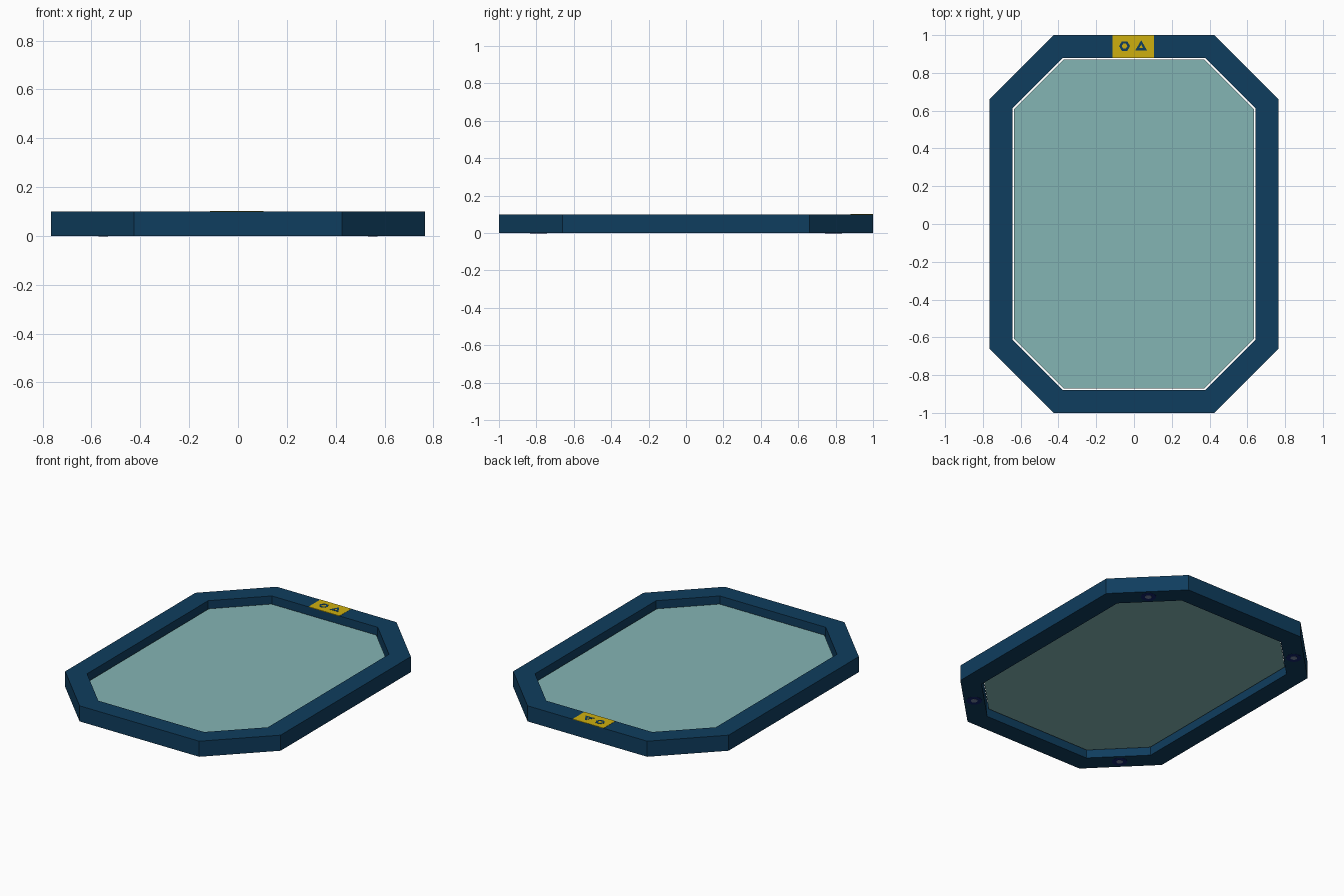
import bpy, bmesh, math
from mathutils import Vector

if "Cube" in bpy.data.objects:
    bpy.data.objects.remove(bpy.data.objects["Cube"])


def material(name, r, g, b):
    lin = lambda c: (c / 255 / 12.92) if c < 10 else ((c / 255 + 0.055) / 1.055) ** 2.4
    m = bpy.data.materials.new(name)
    m.diffuse_color = (lin(r), lin(g), lin(b), 1)
    m.use_nodes = True
    m.node_tree.nodes["Principled BSDF"].inputs["Base Color"].default_value = m.diffuse_color
    return m


NAVY = material("navy frame", 15, 61, 94)
TEAL = material("pale teal glass", 132, 181, 180)
GOLD = material("gold plate", 206, 175, 15)
BLUE = material("deep blue", 18, 36, 110)
GREY = material("slate grey", 120, 135, 165)


def octagon(hx, hy, cx, cy):
    """Cut-corner rectangle: half sizes, and where the flat edges end."""
    return [(cx, -hy), (hx, -cy), (hx, cy), (cx, hy),
            (-cx, hy), (-hx, cy), (-hx, -cy), (-cx, -hy)]


def ngon(n, r, cx, cy, turn=0.0):
    return [(cx + r * math.cos(turn + 2 * math.pi * i / n),
             cy + r * math.sin(turn + 2 * math.pi * i / n)) for i in range(n)]


def finish(bm, name, mat):
    bmesh.ops.recalc_face_normals(bm, faces=bm.faces)
    me = bpy.data.meshes.new(name)
    bm.to_mesh(me)
    bm.free()
    me.materials.append(mat)
    ob = bpy.data.objects.new(name, me)
    bpy.context.collection.objects.link(ob)
    return ob


def slab(name, pts, z0, z1, mat):
    bm = bmesh.new()
    low = [bm.verts.new((x, y, z0)) for x, y in pts]
    top = [bm.verts.new((x, y, z1)) for x, y in pts]
    bm.faces.new(low[::-1])
    bm.faces.new(top)
    for i in range(len(pts)):
        j = (i + 1) % len(pts)
        bm.faces.new((low[i], low[j], top[j], top[i]))
    return finish(bm, name, mat)


def ring(name, outer, inner, z0, z1, mat):
    bm = bmesh.new()
    loops = [[bm.verts.new((x, y, z)) for x, y in pts]
             for pts, z in ((outer, z0), (outer, z1), (inner, z1), (inner, z0))]
    n = len(outer)
    for k in range(4):
        a, b = loops[k], loops[(k + 1) % 4]
        for i in range(n):
            j = (i + 1) % n
            bm.faces.new((a[i], a[j], b[j], b[i]))
    return finish(bm, name, mat)


# Frame and the glass pane held inside with a fine gap
ring("frame", octagon(0.765, 1.0, 0.425, 0.66),
     octagon(0.642, 0.88, 0.376, 0.614), 0, 0.1, NAVY)
slab("glass_pane", octagon(0.634, 0.872, 0.372, 0.609), 0.048, 0.052, TEAL)

# Gold plate across the top rail, with two small abstract marks
slab("gold_plate", [(-0.115, 0.88), (0.105, 0.88), (0.105, 1.0), (-0.115, 1.0)],
     0.098, 0.101, GOLD)
ring("hexagon_mark", ngon(6, 0.029, -0.05, 0.942), ngon(6, 0.015, -0.05, 0.942),
     0.1, 0.102, NAVY)
ring("triangle_mark", ngon(3, 0.036, 0.038, 0.937, math.pi / 2),
     ngon(3, 0.013, 0.038, 0.937, math.pi / 2), 0.1, 0.102, NAVY)

# Underside pads in the middle of each cut corner
for sx in (-1, 1):
    for sy in (-1, 1):
        x, y = sx * 0.552, sy * 0.788
        side = ("left" if sx < 0 else "right") + ("_front" if sy < 0 else "_back")
        slab("pad_" + side, ngon(20, 0.045, x, y), -0.001, 0.002, BLUE)
        slab("pad_centre_" + side, ngon(12, 0.02, x, y), -0.002, 0.001, GREY)
